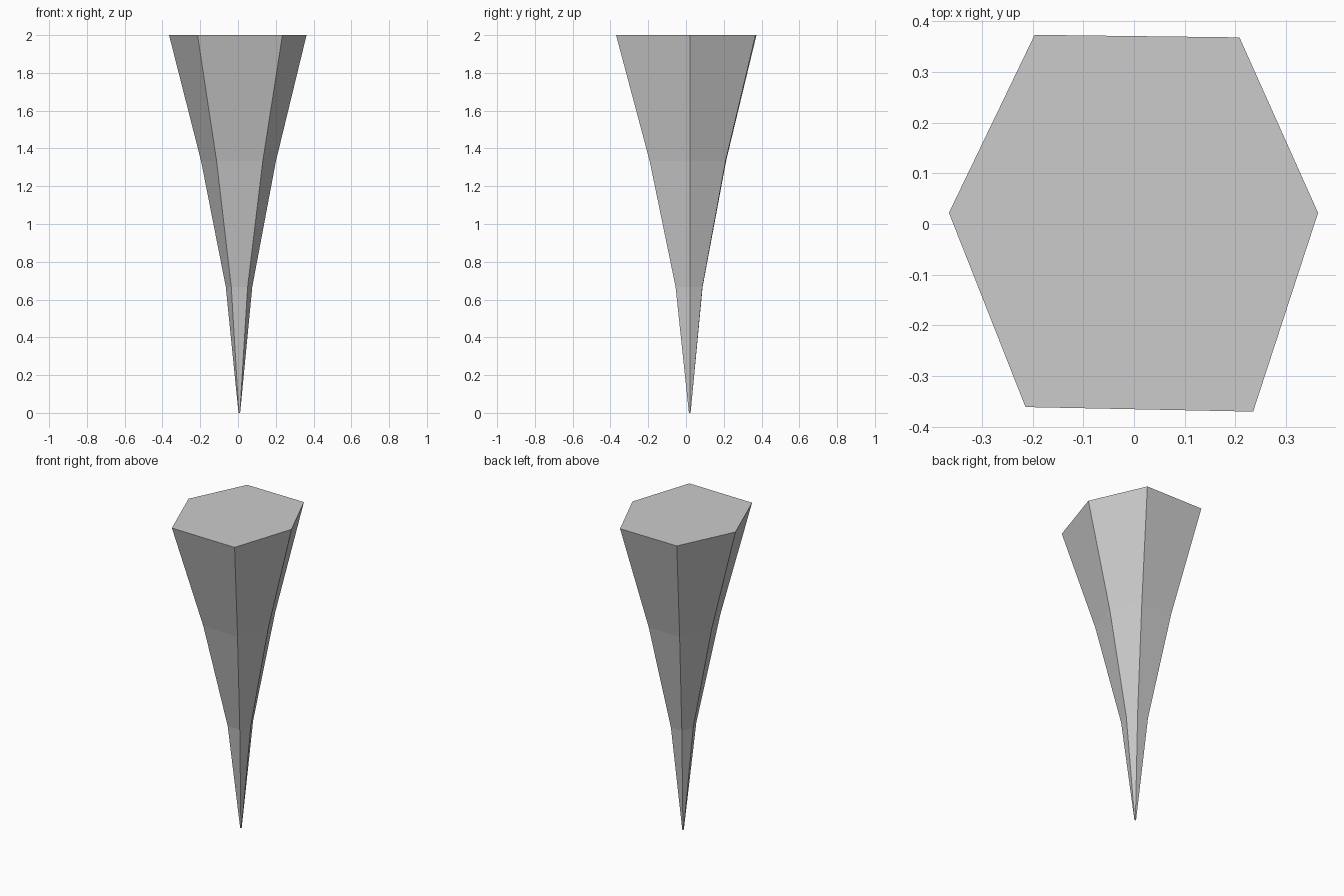
import bpy, bmesh

if "Cube" in bpy.data.objects:
    bpy.data.objects.remove(bpy.data.objects["Cube"])

# Uneven hexagonal rim at the top, and the axis everything tapers towards
RIM = [(-0.365, 0.022), (-0.214, -0.361), (0.235, -0.370),
       (0.363, 0.022), (0.208, 0.368), (-0.196, 0.373)]
AXIS = (0.007, 0.020)
HEIGHT, STEPS, TIP = 2.0, 3, 0.012

bm = bmesh.new()

# Rings from the tip up, flaring with a power curve
rings = []
for i in range(STEPS + 1):
    t = i / STEPS
    s = max(t ** 1.5, TIP)
    rings.append([bm.verts.new((AXIS[0] + (x - AXIS[0]) * s,
                                AXIS[1] + (y - AXIS[1]) * s,
                                HEIGHT * t)) for x, y in RIM])

# Flat side facets
n = len(RIM)
for low, high in zip(rings, rings[1:]):
    for k in range(n):
        j = (k + 1) % n
        bm.faces.new((low[k], low[j], high[j], high[k]))

# Tip and top caps
bm.faces.new(rings[0][::-1])
bm.faces.new(rings[-1])
bmesh.ops.recalc_face_normals(bm, faces=bm.faces)

mesh = bpy.data.meshes.new("hexagonal_spike")
bm.to_mesh(mesh)
bm.free()
bpy.context.collection.objects.link(bpy.data.objects.new("hexagonal_spike", mesh))
